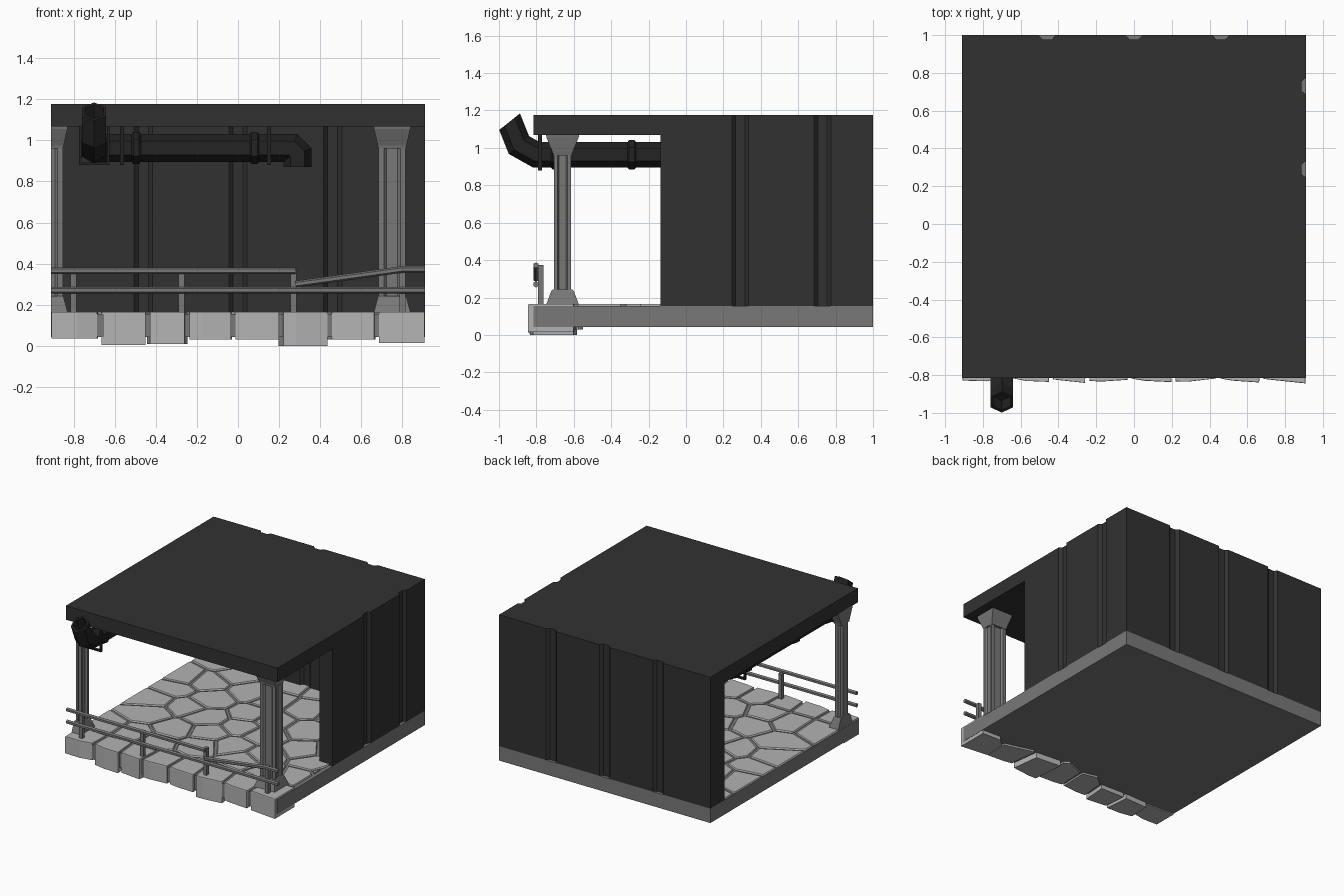
import bpy, bmesh, math, random
from mathutils import Vector as V

if "Cube" in bpy.data.objects:
    bpy.data.objects.remove(bpy.data.objects["Cube"])
random.seed(4)

def mat(name, v):
    m = bpy.data.materials.new(name)
    m.diffuse_color = (v, v, v, 1)
    m.use_nodes = True
    m.node_tree.nodes["Principled BSDF"].inputs["Base Color"].default_value = m.diffuse_color
    return m
WALL, PIPE = mat("dark wall", .031), mat("black pipe", .017)
STONE, BASE = mat("pale stone", .45), mat("grey slab", .19)

def finish(name, bm, *mats):
    bmesh.ops.recalc_face_normals(bm, faces=bm.faces)
    me = bpy.data.meshes.new(name)
    bm.to_mesh(me)
    bm.free()
    for m in mats:
        me.materials.append(m)
    ob = bpy.data.objects.new(name, me)
    bpy.context.collection.objects.link(ob)
    return ob

def loft(bm, rings, cap=(True, True)):
    rs = [[bm.verts.new(p) for p in r] for r in rings]
    n = len(rs[0])
    for a, b in zip(rs, rs[1:]):
        for i in range(n):
            bm.faces.new((a[i], a[(i + 1) % n], b[(i + 1) % n], b[i]))
    if cap[0]: bm.faces.new(rs[0][::-1])
    if cap[1]: bm.faces.new(rs[-1])

def flat(poly, z):
    return [(x, y, z) for x, y in poly]

def rect(cx, cy, hx, hy):
    return [(cx - hx, cy - hy), (cx + hx, cy - hy), (cx + hx, cy + hy), (cx - hx, cy + hy)]

def box(bm, lo, hi):
    p = rect((lo[0] + hi[0]) / 2, (lo[1] + hi[1]) / 2, (hi[0] - lo[0]) / 2, (hi[1] - lo[1]) / 2)
    loft(bm, [flat(p, lo[2]), flat(p, hi[2])])

def tube_ring(c, d, r, n=6):
    c, d = V(c), V(d).normalized()
    side = d.cross(V((0, 0, 1))).normalized()
    up = side.cross(d)
    return [c + r * (math.cos(2 * math.pi * k / n) * up + math.sin(2 * math.pi * k / n) * side) for k in range(n)]

def sweep(pts, r, start_n=None):
    """Mitred rings along a path."""
    pts = [V(p) for p in pts]
    ds = [(b - a).normalized() for a, b in zip(pts, pts[1:])]
    ring, out = tube_ring(pts[0], ds[0], r), []
    for i, p in enumerate(pts):
        d = ds[max(i - 1, 0)]
        n = (start_n or d) if i == 0 else d if i == len(pts) - 1 else (ds[i - 1] + ds[i])
        ring = [q + d * ((p - q).dot(n) / d.dot(n)) for q in ring]
        out.append(ring)
    return out

# base slab
bm = bmesh.new()
box(bm, (-.91, -.815, .043), (.91, 1, .155))
finish("base_slab", bm, BASE)

# grooved outlines of walls and roof
NOTCH = [(-.045, 0), (-.025, .022), (.025, .022), (.045, 0)]
WX, WY = .795, .825
back_out = [(c + a, 1 - d) for c in (-.46, 0, .46) for a, d in NOTCH]
right_out = [(.91 - d, c - a) for c in (.73, .29) for a, d in NOTCH]
right_in = [(WX + d, c + a) for c in (.29, .73) for a, d in NOTCH]
back_in = [(c - a, WY + d) for c in (.46, 0, -.46) for a, d in NOTCH]
outer = [(-.91, 1)] + back_out + [(.91, 1)] + right_out
walls = outer + [(.91, -.135), (WX, -.135)] + right_in + [(WX, WY)] + back_in + [(-.91, WY)]
roof = outer + [(.91, -.815), (-.91, -.815)]
for name, poly, z0, z1 in (("walls", walls, .155, 1.068), ("roof", roof, 1.068, 1.177)):
    bm = bmesh.new()
    loft(bm, [flat(poly, z0), flat(poly, z1)])
    bmesh.ops.triangulate(bm, faces=[f for f in bm.faces if len(f.verts) > 4])
    finish(name, bm, WALL)

# flagstones: cells around jittered seeds, front row hangs over the edge
def clip(poly, p, n):
    out = []
    for a, b in zip(poly, poly[1:] + poly[:1]):
        da, db = (a - p).dot(n), (b - p).dot(n)
        if da <= 0: out.append(a)
        if da * db < 0: out.append(a + (b - a) * (da / (da - db)))
    return out

front_x = (-.80, -.545, -.345, -.14, .095, .31, .56, .795)
front_z = (.035, .005, .01, .03, .03, 0, .03, .015)
seeds = [V((x, -.74 + random.uniform(-.03, .03))) for x in front_x]
for j in range(6):
    for i in range(7):
        seeds.append(V((-.84 + .28 * (i + .5 * (j % 2)) + random.uniform(-.09, .09),
                        -.47 + .25 * j + random.uniform(-.08, .08))))
bm = bmesh.new()
for i, s in enumerate(seeds):
    front = i < len(front_x)
    cell = [V(p) for p in ((-.908, -.9), (.908 if front else .88, -.9), (.908 if front else .88, .9), (-.908, .9))]
    for t in seeds:
        if t is not s and cell:
            n = (t - s).normalized()
            cell = clip(cell, (s + t) / 2 - n * .011, n)
    if front and cell:
        cell = clip(cell, V((s.x, -.832)), V((random.uniform(-.12, .12), -1)))
        cell = clip(cell, V((s.x, -.836)), V((random.uniform(-.2, .2), -1)))
        cell = clip(cell, V((s.x, -.848)), V((0, -1)))
    if len(cell) < 3:
        continue
    c = sum(cell, V((0, 0))) / len(cell)
    top = [c + (p - c) * (.985 if front else .965) for p in cell]
    z0 = front_z[i] if front else .15
    loft(bm, [flat(cell, z0), flat(cell, .159), flat(top, .166)])
finish("flagstones", bm, STONE)

# columns with recessed faces; the left one is cut at the tile edge
def half_profile(hx, hy):
    return [(hx, -.026), (hx - .014, -.018), (hx - .014, .018), (hx, .026), (hx, hy),
            (.04, hy), (.027, hy - .014), (-.027, hy - .014), (-.04, hy), (-hx, hy)]
for name, cx in (("right_column", .75), ("left_column", -.918)):
    cy = -.66
    bm = bmesh.new()
    h = half_profile(.066, .046)
    shaft = [(cx + x, cy + y) for x, y in h + [(-x, -y) for x, y in h]]
    loft(bm, [flat(shaft, .23), flat(shaft, .965)])
    loft(bm, [flat(rect(cx, cy, a, b), z) for a, b, z in
              ((.09, .088, .16), (.07, .06, .236), (.066, .052, .242))])
    loft(bm, [flat(rect(cx, cy, a, b), z) for a, b, z in
              ((.066, .05, .96), (.07, .053, .975), (.088, .086, 1.055), (.09, .088, 1.07))])
    bmesh.ops.triangulate(bm, faces=[f for f in bm.faces if len(f.verts) > 4])
    if cx < 0:
        g = bm.verts[:] + bm.edges[:] + bm.faces[:]
        bmesh.ops.bisect_plane(bm, geom=g, plane_co=(-.91, 0, 0), plane_no=(-1, 0, 0), clear_outer=True)
        bmesh.ops.holes_fill(bm, edges=[e for e in bm.edges if e.is_boundary], sides=0)
    finish(name, bm, BASE)

# railing: posts, straight lower rail, broken upper rail
bm = bmesh.new()
for x, z in ((-.8, .36), (-.275, .36), (.27, .375), (.8, .375)):
    box(bm, (x - .014, -.792, .155), (x + .014, -.762, z))
for path in ([(-.91, .27), (.91, .27)], [(-.91, .365), (.28, .365)],
             [(.28, .3), (.8, .372), (.91, .372)]):
    loft(bm, sweep([(x, -.802, z) for x, z in path], .016))
finish("railing", bm, BASE)

# hexagonal pipe under the roof, upturned hollow spout at the front
px, py, pz = -.7, .5, .963
path = [(px, -.943, 1.14), (px, -.893, 1.015), (px, -.8, pz), (px, py - .05, pz), (px + .05, py, pz),
        (.26, py, pz), (.29, py, pz - .03), (.29, py, .87)]
cut = V((0, .62, -.78))
rings = sweep(path, .068, cut)
inner = sweep(path, .052, cut)
bm = bmesh.new()
loft(bm, inner[1::-1] + rings)
# clamps on the pipe
for c, d in (((px, -.7, pz), (0, 1, 0)), ((px, -.29, pz), (0, 1, 0)), ((px, .3, pz), (0, 1, 0)),
             ((-.495, py, pz), (1, 0, 0)), ((.08, py, pz), (1, 0, 0))):
    c, d = V(c), V(d)
    loft(bm, [tube_ring(c + d * t, d, r) for t, r in ((-.022, .069), (-.014, .078), (.014, .078), (.022, .069))])
finish("pipe", bm, PIPE)

# U-shaped hangers from the roof
bm = bmesh.new()
for c, along_y in (((px, -.78), True), ((px, .37), True), ((-.565, py), False), ((.15, py), False)):
    for a0, a1, z0, z1 in ((-.074, -.062, .88, 1.07), (.062, .074, .88, 1.07), (-.074, .074, .88, .893)):
        if along_y:
            box(bm, (c[0] + a0, c[1] - .01, z0), (c[0] + a1, c[1] + .01, z1))
        else:
            box(bm, (c[0] - .01, c[1] + a0, z0), (c[0] + .01, c[1] + a1, z1))
finish("pipe_hangers", bm, PIPE)
